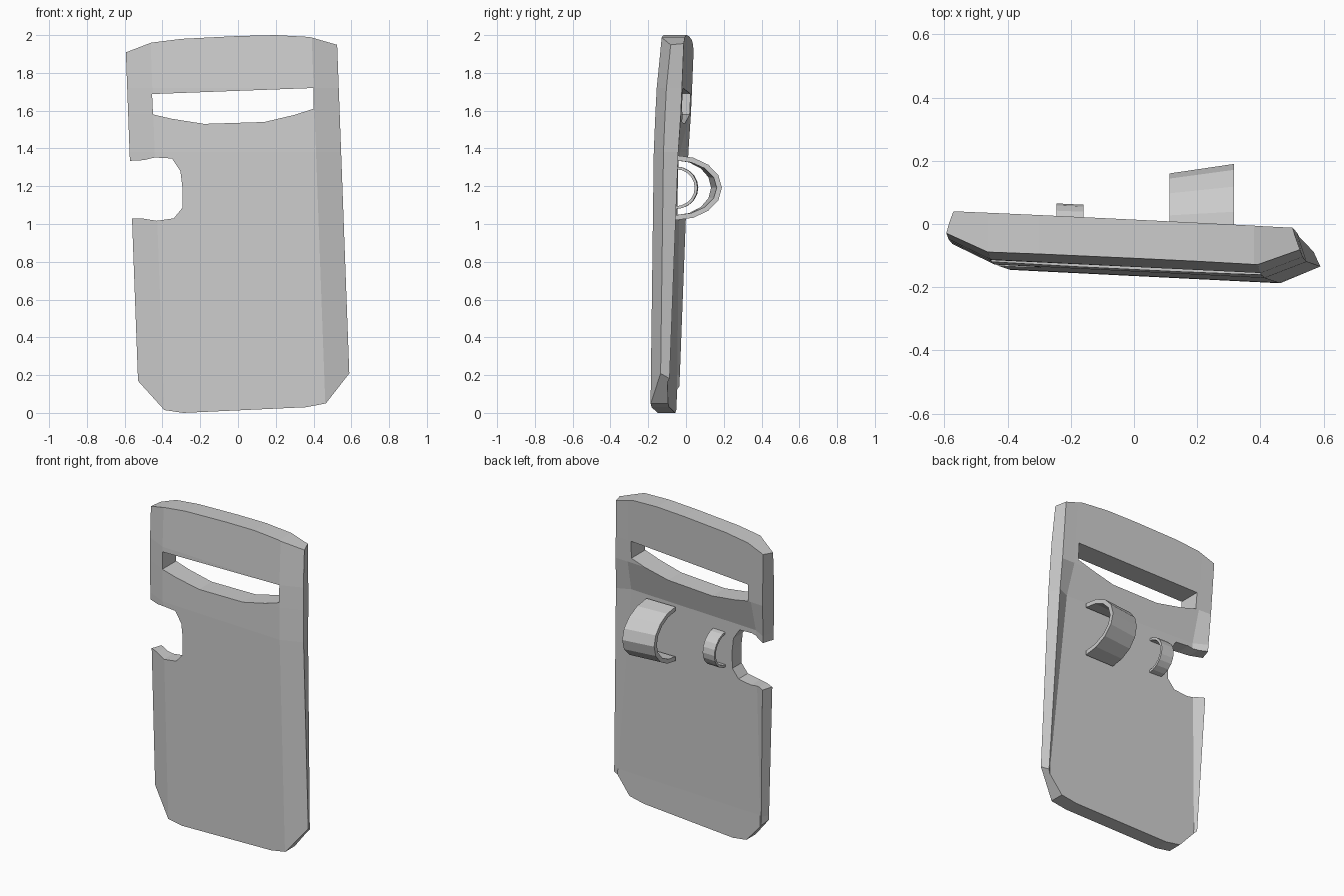
import bpy, bmesh, math

if "Cube" in bpy.data.objects:
    bpy.data.objects.remove(bpy.data.objects["Cube"])


def mesh_object(name, verts, faces):
    me = bpy.data.meshes.new(name)
    me.from_pydata(verts, [], faces)
    bm = bmesh.new()
    bm.from_mesh(me)
    bmesh.ops.recalc_face_normals(bm, faces=bm.faces)
    bm.to_mesh(me)
    bm.free()
    ob = bpy.data.objects.new(name, me)
    bpy.context.collection.objects.link(ob)
    return ob


def loft(name, loops, closed=False):
    """Skin equal-length loops; cap the ends, or join last to first."""
    n, m = len(loops[0]), len(loops)
    verts = [v for lp in loops for v in lp]
    faces = []
    for i in range(m if closed else m - 1):
        a, b = i * n, (i + 1) % m * n
        faces += [(a + k, a + (k + 1) % n, b + (k + 1) % n, b + k) for k in range(n)]
    if not closed:
        faces += [tuple(range(n)), tuple(range((m - 1) * n, m * n))]
    return mesh_object(name, verts, faces)


def prism(name, outline):
    """Extrude an x-z outline through the shield."""
    return loft(name, [[(x, y, z) for x, z in outline] for y in (-0.6, 0.6)])


def boolean(ob, cutter, operation):
    cutter.hide_render = True
    mod = ob.modifiers.new(operation, 'BOOLEAN')
    mod.operation = operation
    mod.solver = 'EXACT'
    mod.object = cutter
    bpy.context.view_layer.objects.active = ob
    bpy.ops.object.modifier_apply(modifier=mod.name)
    bpy.data.objects.remove(cutter, do_unlink=True)


def section(z, front, rim, panel, inner):
    """Folded cross-section: flat front, swept-back sides, recessed back."""
    half = [(0.427, 0.0), (0.56, 0.058), (0.537, rim), (inner, panel)]
    pts = half + [(-x, d) for x, d in reversed(half)]
    out = []
    for x, d in pts:
        x -= 0.037 * (z - 1)
        out.append((x, front + d - 0.05 * x, z))
    return out


# Shield body: z, front y, rim depth, panel depth, half-width of recess
stations = [
    (-0.05, -0.165, 0.097, 0.094, 0.525),
    (0.20, -0.163, 0.105, 0.092, 0.52),
    (1.38, -0.150, 0.135, 0.094, 0.455),
    (1.58, -0.142, 0.140, 0.139, 0.450),
    (1.72, -0.135, 0.139, 0.138, 0.450),
    (2.05, -0.103, 0.120, 0.119, 0.450),
]
shield = loft("shield_body", [section(*s) for s in stations])

# Outer silhouette with clipped corners and arched top
boolean(shield, prism("outline", [
    (-0.70, 1.87), (-0.59, 1.91), (-0.46, 1.96), (-0.30, 1.98), (0.0, 1.995),
    (0.20, 2.0), (0.38, 1.99), (0.52, 1.95), (0.70, 1.90), (0.70, 0.36),
    (0.59, 0.21), (0.465, 0.05), (0.36, 0.03), (-0.29, 0.0), (-0.39, 0.015),
    (-0.53, 0.17), (-0.70, 0.36)]), 'INTERSECT')

# Viewing slot
boolean(shield, prism("slot", [
    (-0.455, 1.688), (0.40, 1.72), (0.40, 1.61), (0.30, 1.578), (0.14, 1.54),
    (-0.18, 1.53), (-0.35, 1.557), (-0.45, 1.58)]), 'DIFFERENCE')

# Side notch
boolean(shield, prism("notch", [
    (-0.75, 1.325), (-0.50, 1.338), (-0.44, 1.352), (-0.35, 1.347),
    (-0.305, 1.28), (-0.295, 1.20), (-0.295, 1.085), (-0.34, 1.03),
    (-0.43, 1.017), (-0.50, 1.028), (-0.75, 1.03)]), 'DIFFERENCE')


def strap(name, x0, x1, tip0, tip1, rz, wall, steps):
    """Half-loop band on the back, open towards the shield."""
    base, zc, loops = -0.055, 1.192, []
    for i in range(steps + 1):
        a = -math.pi / 2 + math.pi * i / steps
        loop = []
        for x, tip, inset in ((x0, tip0, 0), (x1, tip1, 0), (x1, tip1, wall), (x0, tip0, wall)):
            loop.append((x, base + (tip - base - inset) * math.cos(a),
                         zc + (rz - inset) * math.sin(a)))
        loops.append(loop)
    return loft(name, loops)


# Arm strap and hand grip
strap("arm_strap", 0.113, 0.317, 0.16, 0.19, 0.172, 0.027, 8)
strap("hand_grip", -0.245, -0.16, 0.065, 0.061, 0.113, 0.015, 10)
